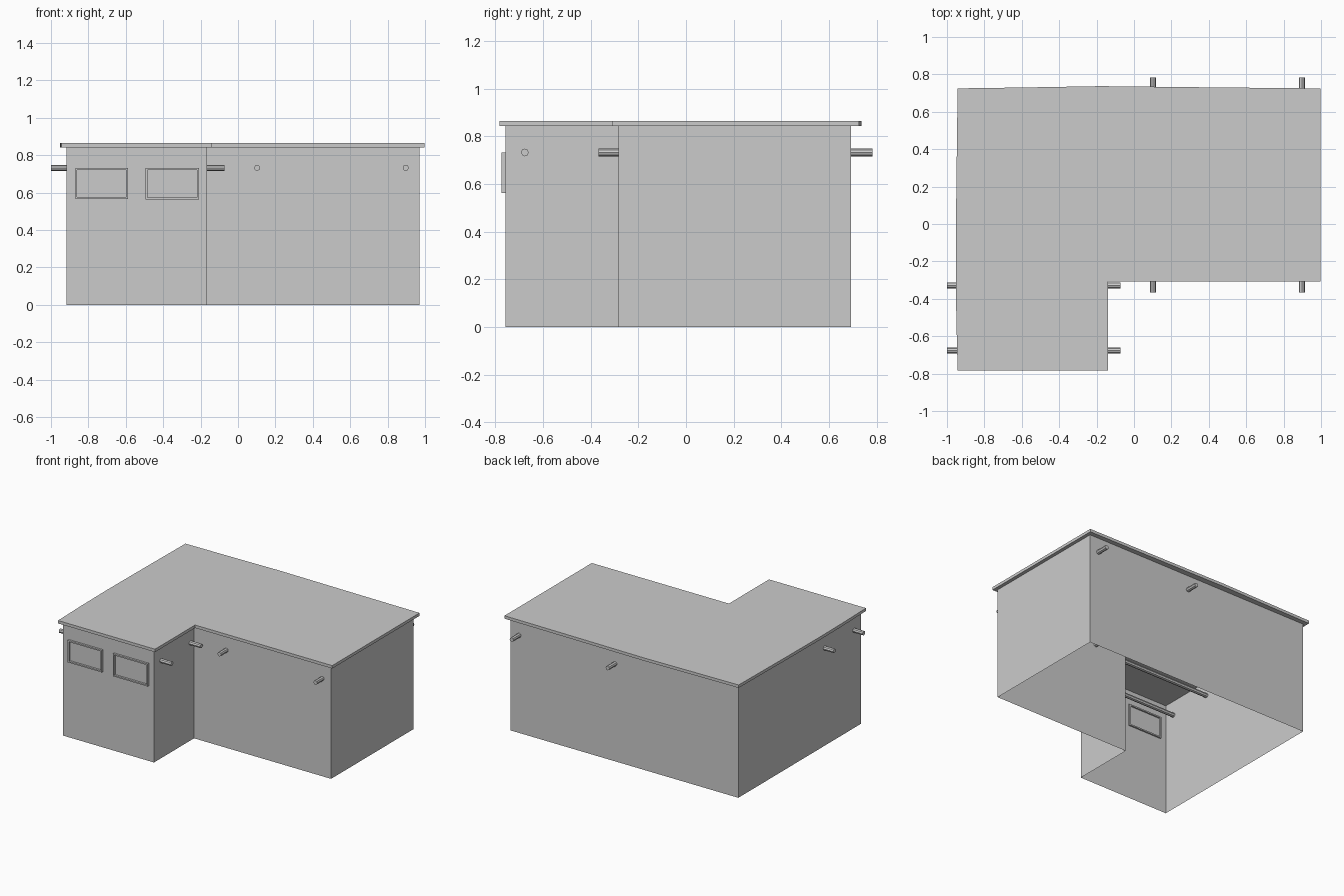
import bpy, bmesh, math
from mathutils import Matrix

if "Cube" in bpy.data.objects:
    bpy.data.objects.remove(bpy.data.objects["Cube"])


def finish(bm, name):
    bmesh.ops.recalc_face_normals(bm, faces=bm.faces[:])
    me = bpy.data.meshes.new(name)
    bm.to_mesh(me)
    bm.free()
    ob = bpy.data.objects.new(name, me)
    bpy.context.collection.objects.link(ob)
    return ob


def extrude_outline(name, outline, z0, z1, capped):
    bm = bmesh.new()
    low = [bm.verts.new((x, y, z0)) for x, y in outline]
    top = [bm.verts.new((x, y, z1)) for x, y in outline]
    n = len(outline)
    for i in range(n):
        j = (i + 1) % n
        bm.faces.new((low[i], low[j], top[j], top[i]))
    if capped:
        bm.faces.new(low[::-1])
        bm.faces.new(top)
    return finish(bm, name)


def beam(name, axis, at, start, end, z=0.732, radius=0.016):
    length, mid = end - start, (start + end) / 2
    if axis == 'X':
        m = Matrix.Translation((mid, at, z)) @ Matrix.Rotation(math.pi / 2, 4, 'Y')
    else:
        m = Matrix.Translation((at, mid, z)) @ Matrix.Rotation(math.pi / 2, 4, 'X')
    bm = bmesh.new()
    bmesh.ops.create_cone(bm, cap_ends=True, segments=8, radius1=radius,
                          radius2=radius, depth=length, matrix=m)
    return finish(bm, name)


def window_frame(name, x0, x1, z0, z1, t=0.01, y0=-0.773, y1=-0.747):
    outer = [(x0, z0), (x1, z0), (x1, z1), (x0, z1)]
    inner = [(x0 + t, z0 + t), (x1 - t, z0 + t), (x1 - t, z1 - t), (x0 + t, z1 - t)]
    bm = bmesh.new()
    # loops: outer front, outer back, inner back, inner front
    loops = [[bm.verts.new((x, y, z)) for x, z in pts]
             for pts, y in ((outer, y0), (outer, y1), (inner, y1), (inner, y0))]
    for k in range(4):
        a, b = loops[k], loops[(k + 1) % 4]
        for i in range(4):
            j = (i + 1) % 4
            bm.faces.new((a[i], a[j], b[j], b[i]))
    return finish(bm, name)


# L-shaped walls, open underneath
extrude_outline("walls", [(-0.918, -0.758), (-0.165, -0.758), (-0.165, -0.284),
                          (0.97, -0.284), (0.97, 0.692), (-0.918, 0.692)],
                0.0, 0.845, False)

# Flat roof slab with slightly uneven back and left edges
extrude_outline("roof", [(-0.943, -0.782), (-0.14, -0.782), (-0.14, -0.308),
                         (0.996, -0.308), (0.996, 0.725), (0.45, 0.73),
                         (-0.18, 0.737), (-0.58, 0.73), (-0.943, 0.725),
                         (-0.95, 0.18), (-0.953, -0.2), (-0.95, -0.5)],
                0.842, 0.864, True)

# Roof beams running through both wings
for i, x in enumerate((0.102, 0.897)):
    beam(f"long_wing_beam_{i + 1}", 'Y', x, -0.366, 0.782)
for i, y in enumerate((-0.328, -0.676)):
    beam(f"front_wing_beam_{i + 1}", 'X', y, -1.0, -0.073)

# Front window frames
window_frame("left_window_frame", -0.87, -0.588, 0.567, 0.732)
window_frame("right_window_frame", -0.495, -0.208, 0.563, 0.732)
